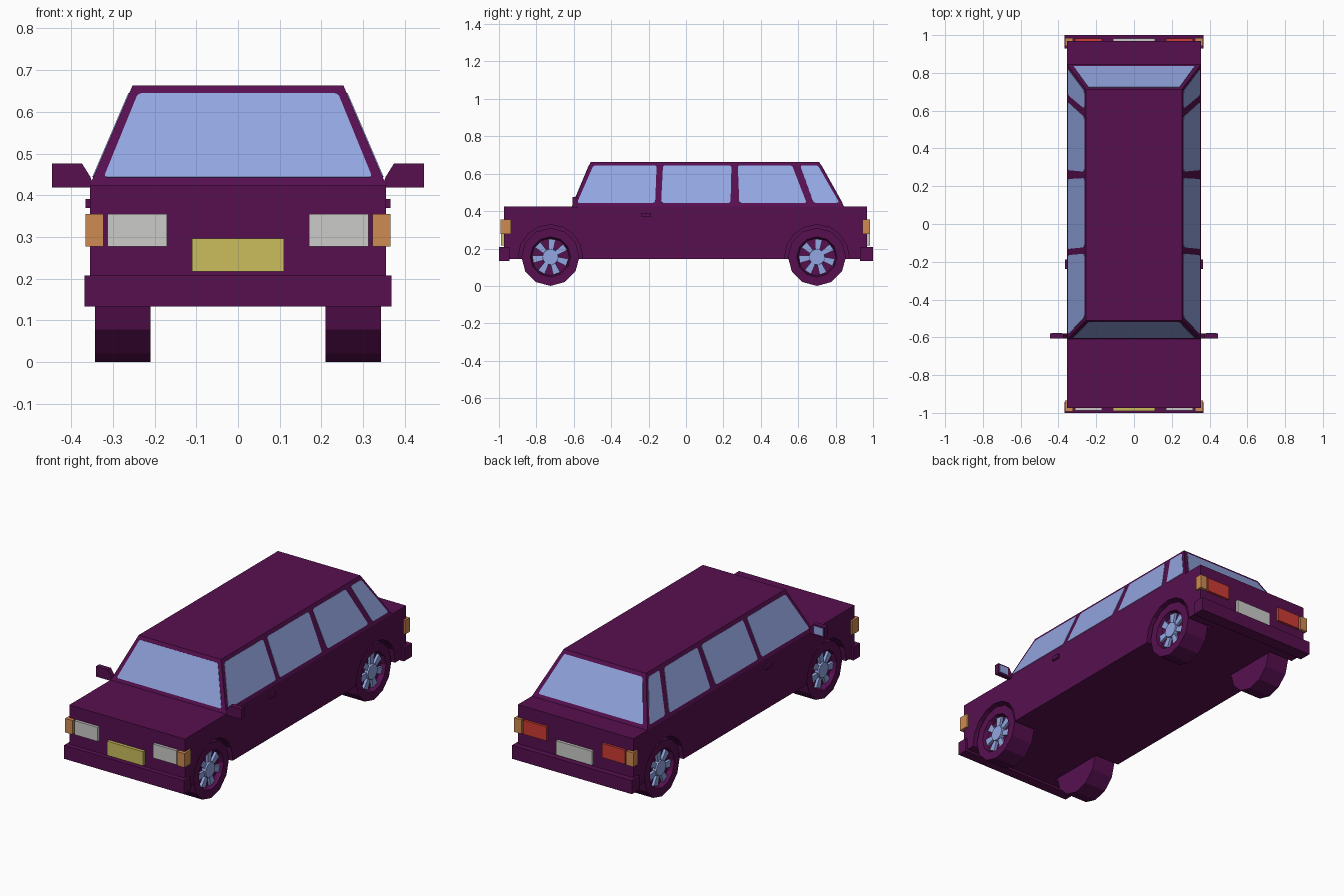
import bpy, bmesh, math
from mathutils import Vector

if "Cube" in bpy.data.objects:
    bpy.data.objects.remove(bpy.data.objects["Cube"])

def material(name, rgb):
    m = bpy.data.materials.new(name)
    m.diffuse_color = (*rgb, 1)
    m.use_nodes = True
    m.node_tree.nodes["Principled BSDF"].inputs["Base Color"].default_value = m.diffuse_color
    return m

PURPLE = material("purple paint", (0.095, 0.005, 0.08))
BLUE = material("pale blue glass", (0.29, 0.38, 0.75))
WHITE = material("light grey", (0.6, 0.6, 0.58))
ORANGE = material("orange", (0.62, 0.26, 0.085))
YELLOW = material("yellow", (0.60, 0.51, 0.11))
RED = material("red", (0.62, 0.045, 0.035))

def finish(name, bm, mat):
    bmesh.ops.recalc_face_normals(bm, faces=bm.faces[:])
    me = bpy.data.meshes.new(name)
    bm.to_mesh(me)
    bm.free()
    me.materials.append(mat)
    ob = bpy.data.objects.new(name, me)
    bpy.context.collection.objects.link(ob)
    return ob

def box(name, x, y, z, mat, taper=None):
    """Box from ranges; taper gives the x and y ranges of the top."""
    tx, ty = taper or (x, y)
    bm = bmesh.new()
    bmesh.ops.create_cube(bm, size=2)
    for v in bm.verts:
        up = v.co.z > 0
        xr, yr = (tx, ty) if up else (x, y)
        v.co = (xr[v.co.x > 0], yr[v.co.y > 0], z[up])
    return finish(name, bm, mat)

def prism(name, pts, vec, mat, round_by=0):
    """Flat outline, optionally with clipped corners, extruded along vec."""
    bm = bmesh.new()
    bm.faces.new([bm.verts.new(p) for p in pts])
    if round_by:
        bmesh.ops.bevel(bm, geom=bm.verts[:], offset=round_by, segments=2,
                        profile=0.5, affect='VERTICES')
    r = bmesh.ops.extrude_face_region(bm, geom=bm.faces[:], use_keep_orig=True)
    vs = [g for g in r["geom"] if isinstance(g, bmesh.types.BMVert)]
    bmesh.ops.translate(bm, verts=vs, vec=vec)
    return finish(name, bm, mat)

def lathe(name, profile, n, cy, cz, side, mat):
    """Spin an (x, radius) profile about a sideways axle; closed by end discs."""
    bm = bmesh.new()
    rings = []
    for x, r in profile:
        rings.append([bm.verts.new((side * x, cy + r * math.sin(2 * math.pi * i / n),
                                    cz + r * math.cos(2 * math.pi * i / n))) for i in range(n)])
    for a, b in zip(rings, rings[1:]):
        for i in range(n):
            j = (i + 1) % n
            bm.faces.new((a[i], a[j], b[j], b[i]))
    bm.faces.new(rings[0])
    bm.faces.new(rings[-1])
    return finish(name, bm, mat)

# Lower body and cabin
Z0, Z1 = 0.425, 0.663
body = box("body", (-0.355, 0.355), (-0.973, 0.968), (0.145, Z0), PURPLE)
box("cabin", (-0.355, 0.355), (-0.61, 0.845), (Z0, Z1), PURPLE,
    taper=((-0.253, 0.253), (-0.51, 0.712)))

# Wheels in cut-out arches
WZ, R = 0.155, 0.155
for label, cy in (("front", -0.725), ("rear", 0.70)):
    for side, sname in ((1, "right"), (-1, "left")):
        tag = f"{label}_{sname}"
        cutter = lathe("arch_cutter_" + tag, [(0.205, 0.172), (0.42, 0.172)], 16, cy, WZ, side, PURPLE)
        cutter.hide_render = True
        cutter.hide_set(True)
        mod = body.modifiers.new("arch", 'BOOLEAN')
        mod.operation = 'DIFFERENCE'
        mod.solver = 'EXACT'
        mod.object = cutter
        lathe("tyre_" + tag, [(0.21, R), (0.343, R), (0.343, 0.108), (0.315, 0.10)],
              12, cy, WZ, side, PURPLE)
        lathe("hub_" + tag, [(0.31, 0.045), (0.338, 0.042)], 12, cy, WZ, side, BLUE)
        for k in range(7):
            a = 2 * math.pi * (k + 0.1) / 7
            pts = []
            for r, w in ((0.03, -0.011), (0.095, -0.02), (0.095, 0.02), (0.03, 0.011)):
                pts.append((side * 0.312, cy + r * math.sin(a) + w * math.cos(a),
                            WZ + r * math.cos(a) - w * math.sin(a)))
            prism(f"spoke_{tag}_{k}", pts, (side * 0.018, 0, 0), BLUE)

# Windows: plates lying on the sloping cabin walls
def t(z):
    return (z - Z0) / (Z1 - Z0)

ZB, ZT = 0.442, 0.643
panes = {"front_door": (-0.583, -0.165, -0.157, -0.495),
         "rear_door": (-0.133, 0.238, 0.243, -0.123),
         "cargo": (0.285, 0.645, 0.567, 0.277),
         "quarter": (0.682, 0.820, 0.705, 0.610)}
for side in (1, -1):
    def wall(y, z):
        return (side * (0.355 - 0.102 * t(z) - 0.002), y, z)
    n = Vector((side * (Z1 - Z0), 0, 0.102)).normalized()
    for name, (b0, b1, t1, t0) in panes.items():
        prism(f"{name}_window_{side}", [wall(b0, ZB), wall(b1, ZB), wall(t1, ZT), wall(t0, ZT)],
              n * 0.004, BLUE, round_by=0.012)
for name, y0, dy in (("windscreen", -0.61, 0.10), ("rear_window", 0.845, -0.133)):
    s = math.copysign(1, y0)
    pts = [(x, y0 + dy * t(z) - s * 0.002, z)
           for x, z in ((-0.322, ZB), (0.322, ZB), (0.24, ZT), (-0.24, ZT))]
    prism(name, pts, Vector((0, s * (Z1 - Z0), abs(dy))).normalized() * 0.004, BLUE, round_by=0.008)

# Bumpers and number plates
box("front_bumper", (-0.368, 0.368), (-1.0, -0.943), (0.133, 0.208), PURPLE)
box("rear_bumper", (-0.368, 0.368), (0.93, 1.0), (0.133, 0.208), PURPLE)
box("front_plate", (-0.11, 0.11), (-0.99, -0.96), (0.217, 0.296), YELLOW)
box("rear_plate", (-0.11, 0.11), (0.96, 0.983), (0.217, 0.296), WHITE)

# Lamps, indicators, door handles and mirrors on both sides
for side, sname in ((1, "right"), (-1, "left")):
    def xr(a, b):
        return tuple(sorted((side * a, side * b)))
    box("headlight_" + sname, xr(0.17, 0.313), (-0.988, -0.96), (0.277, 0.355), WHITE)
    box("tail_light_" + sname, xr(0.17, 0.313), (0.96, 0.981), (0.277, 0.355), RED)
    box("front_indicator_" + sname, xr(0.322, 0.366), (-0.993, -0.935), (0.277, 0.355), ORANGE)
    box("rear_indicator_" + sname, xr(0.322, 0.366), (0.943, 0.984), (0.277, 0.355), ORANGE)
    box("door_handle_" + sname, xr(0.35, 0.366), (-0.238, -0.188), (0.369, 0.391), PURPLE)
    outline = ((0.345, 0.418), (0.446, 0.418), (0.446, 0.476), (0.374, 0.476), (0.354, 0.444))
    prism("mirror_" + sname, [(side * x, -0.607, z) for x, z in outline], (0, 0.027, 0), PURPLE)
    box("mirror_glass_" + sname, xr(0.382, 0.438), (-0.582, -0.578), (0.426, 0.468), BLUE)
